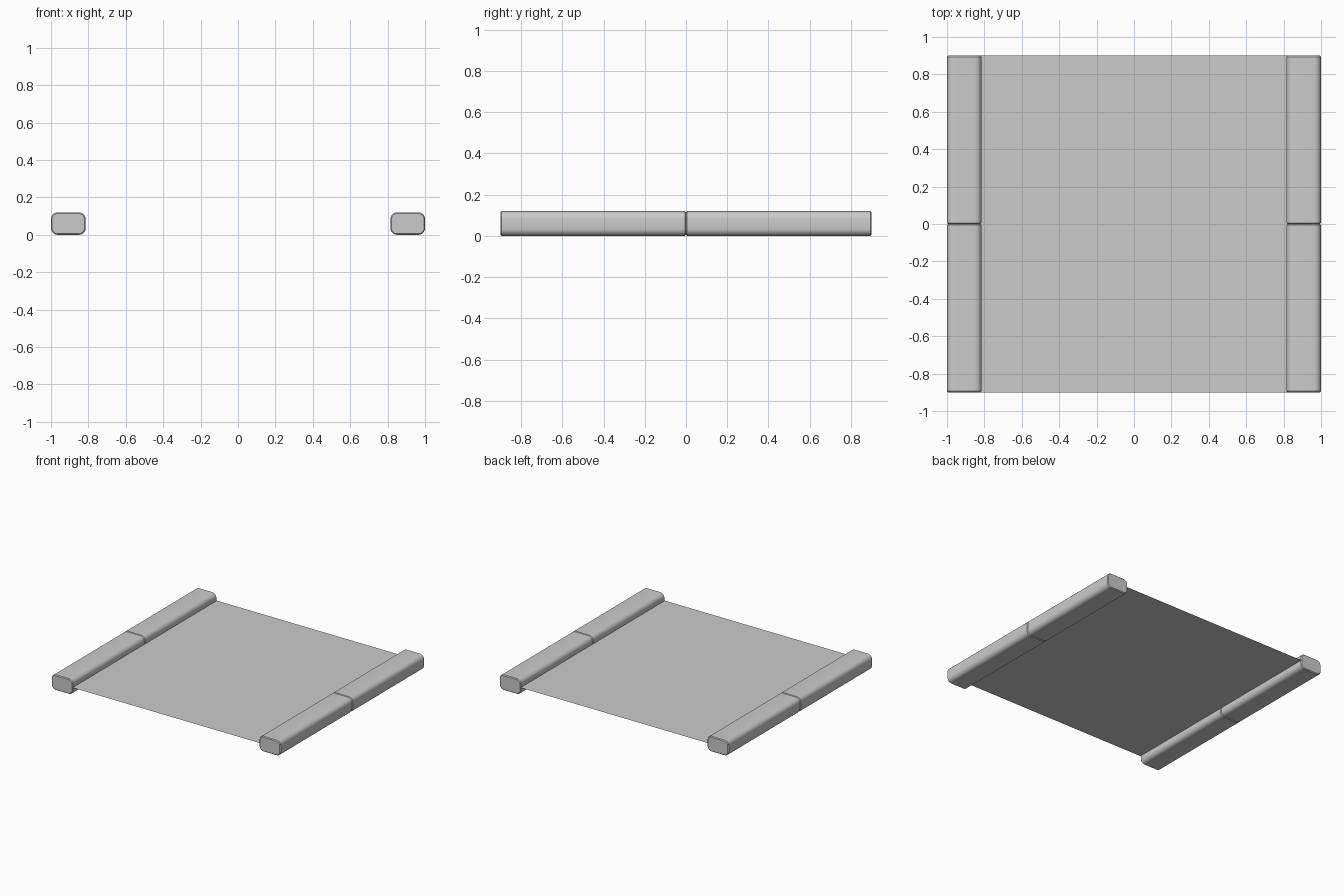
import bpy, bmesh, math
from mathutils import Vector

if "Cube" in bpy.data.objects:
    bpy.data.objects.remove(bpy.data.objects["Cube"])

W, H, L = 0.185, 0.12, 0.9      # rail width, height, length of one segment
R, LIP = 0.035, 0.006           # corner radius, small softened end
XC, ZC = 1 - W / 2, H / 2


def section(inset):
    """Rounded rectangle in x/z around the rail axis."""
    pts = []
    r = R - inset
    for k, (sx, sz) in enumerate([(1, 1), (-1, 1), (-1, -1), (1, -1)]):
        for i in range(6):
            a = math.radians(90 * k + 18 * i)
            pts.append((sx * (W / 2 - R) + r * math.cos(a),
                        sz * (H / 2 - R) + r * math.sin(a)))
    return pts


def rail_segment(name, sx, y0, y1):
    bm = bmesh.new()
    rings = []
    for y, inset in [(y0, LIP), (y0 + LIP, 0), (y1 - LIP, 0), (y1, LIP)]:
        rings.append([bm.verts.new((sx * XC + x, y, ZC + z)) for x, z in section(inset)])
    n = len(rings[0])
    for a, b in zip(rings, rings[1:]):
        for i in range(n):
            bm.faces.new((a[i], a[(i + 1) % n], b[(i + 1) % n], b[i]))
    bm.faces.new(rings[0])
    bm.faces.new(rings[-1])
    bmesh.ops.recalc_face_normals(bm, faces=bm.faces)
    me = bpy.data.meshes.new(name)
    bm.to_mesh(me)
    bm.free()
    ob = bpy.data.objects.new(name, me)
    bpy.context.collection.objects.link(ob)
    bpy.ops.object.select_all(action='DESELECT')
    ob.select_set(True)
    bpy.context.view_layer.objects.active = ob
    bpy.ops.object.shade_smooth_by_angle(angle=math.radians(30))


# Side rails, each in a front and a back segment
for side, sx in (("left", -1), ("right", 1)):
    rail_segment(side + "_front_rail", sx, -L, 0)
    rail_segment(side + "_back_rail", sx, 0, L)

# Thin sheet stretched between the rails at mid height
bpy.ops.mesh.primitive_plane_add(size=1, location=(0, 0, ZC))
sheet = bpy.context.object
sheet.name = "sheet"
sheet.scale = (2 * (1 - W) + 0.01, 2 * L, 1)
bpy.ops.object.transform_apply(location=False, rotation=False, scale=True)
